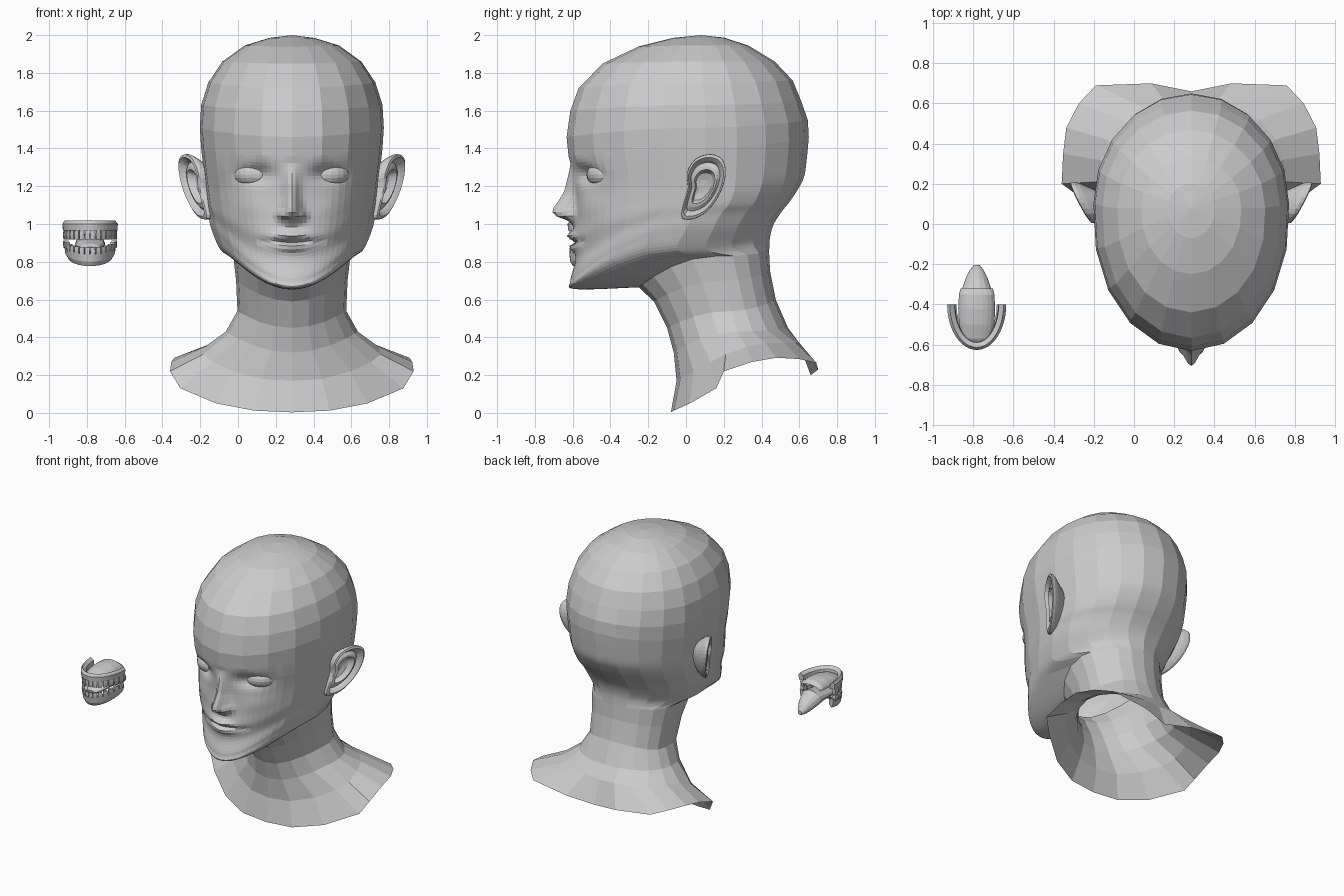
import bpy, bmesh
from math import sin, cos, pi, radians, exp
from mathutils import Vector

if "Cube" in bpy.data.objects:
    bpy.data.objects.remove(bpy.data.objects["Cube"])

CX = 0.285   # head centre line
MX = -0.783  # centre line of the separate mouth set


def make(name, rings, closed=True, caps=(False, False), tip=None):
    """Skin a list of equal-length point rings into one mesh object."""
    bm = bmesh.new()
    vs = [[bm.verts.new(p) for p in r] for r in rings]
    n = len(vs[0])
    for a, b in zip(vs, vs[1:]):
        for i in range(n if closed else n - 1):
            j = (i + 1) % n
            bm.faces.new((a[i], a[j], b[j], b[i]))
    if tip:
        v = bm.verts.new(tip)
        for i in range(n):
            bm.faces.new((vs[-1][i], vs[-1][(i + 1) % n], v))
    if caps[0]:
        bm.faces.new(vs[0][::-1])
    if caps[1]:
        bm.faces.new(vs[-1])
    bmesh.ops.recalc_face_normals(bm, faces=bm.faces)
    me = bpy.data.meshes.new(name)
    bm.to_mesh(me)
    bm.free()
    ob = bpy.data.objects.new(name, me)
    bpy.context.collection.objects.link(ob)
    return ob


def full(half):
    return half + [-t for t in half[-2:0:-1]]


def ring(c, angles):
    """Egg-shaped tilted ring: front (y,z), side (w,y,z), back (y,z), front taper."""
    yf, zf, w, ys, zs, yb, zb, taper = c
    pts = []
    for d in angles:
        k = cos(radians(d))
        y, z = (yf, zf) if k > 0 else (yb, zb)
        x = w * sin(radians(d)) * (1 - taper * max(k, 0))
        pts.append(Vector((CX + x, ys + (y - ys) * abs(k), zs + (z - zs) * k * k)))
    return pts


def chord_ring(c, angles):
    """Ring with in-between points moved onto the 18 degree polygon, so seams close."""
    out = []
    for d in angles:
        lo = d // 18 * 18
        a, b = ring(c, [lo, lo + 18])
        out.append(a.lerp(b, (d - lo) / 18))
    return out


def spline(p0, p1, p2, p3, u):
    return [0.5 * (2 * b + (c - a) * u + (2 * a - 5 * b + 4 * c - d) * u * u
                   + (3 * b - a - 3 * c + d) * u ** 3) for a, b, c, d in zip(p0, p1, p2, p3)]


def smooth_open(cs, n):
    out = []
    for i in range(len(cs) - 1):
        a, d = cs[max(i - 1, 0)], cs[min(i + 2, len(cs) - 1)]
        out += [spline(a, cs[i], cs[i + 1], d, k / n) for k in range(n)]
    return out + [cs[-1]]


def piece(x, pts):
    for (a, u), (b, v) in zip(pts, pts[1:]):
        if a <= x <= b:
            return u + (v - u) * (x - a) / (b - a)
    return 0.0


COARSE = full([i * 18 for i in range(11)])
DENSE = full([0, 2.2, 4.5, 7, 9.5, 12.5, 15, 18, 22, 26, 31, 36, 41, 46, 54, 72,
              90, 108, 126, 144, 162, 180])

# Neck and open shoulder yoke
edge = [(0, -.08, .003), (.2, -.065, .012), (.4, .02, .05), (.59, .16, .13), (.645, .2, .22),
        (.638, .35, .27), (.622, .48, .292), (.56, .6, .285), (.475, .69, .265), (.2, .7, .23), (0, .66, .2)]
collar = [(0, -.05, .17), (.16, -.03, .18), (.31, .04, .22), (.42, .13, .27), (.47, .21, .31),
          (.46, .32, .35), (.42, .42, .37), (.34, .52, .37), (.24, .58, .37), (.12, .6, .37), (0, .6, .36)]


def mirror_loop(h):
    return [Vector((CX + x, y, z)) for x, y, z in h] + [Vector((CX - x, y, z)) for x, y, z in h[-2:0:-1]]


neck = [(-.065, .32, .35, .27, .43, .54, .45, 0),
        (-.1, .45, .288, .24, .54, .475, .6, 0),
        (-.17, .59, .295, .2, .7, .445, .75, 0),
        (-.25, .665, .31, .16, .83, .44, .85, 0)]
make("neck_and_shoulders", [mirror_loop(edge), mirror_loop(collar)] + [ring(c, COARSE) for c in neck])

# Face and lower head: dense grid with sculpted features
face = [neck[-1],
        (-.585, .655, .375, -.04, .86, .445, .93, .13),
        (-.612, .70, .425, 0, .97, .465, 1.0, .14),
        (-.585, .81, .442, .04, 1.05, .51, 1.07, .08),
        (-.60, .92, .452, .08, 1.1, .55, 1.12, .02),
        (-.59, 1.02, .457, .1, 1.16, .59, 1.18, -.02),
        (-.585, 1.15, .462, .1, 1.23, .625, 1.25, -.05),
        (-.60, 1.27, .47, .1, 1.31, .64, 1.35, -.07),
        (-.622, 1.36, .48, .1, 1.4, .65, 1.46, -.07)]
# feature bumps: x, z, x-size, z-size, outward amount
bumps = [(.055, 1.045, .02, .022, .03),    # nostril wings
         (.19, 1.262, .085, .045, -.05),   # eye sockets
         (.23, 1.09, .09, .08, .015),      # cheeks
         (.0, .938, .08, .02, .032),       # upper lip
         (.0, .876, .07, .02, .026),       # lower lip
         (.0, .907, .11, .01, -.022),      # mouth line
         (.15, .91, .02, .02, -.01)]       # mouth corners


def sculpt(p):
    x, z = abs(p.x - CX), p.z
    if p.y > -.15 or z < .7:
        return p
    out = sum(a * exp(-((x - bx) / sx) ** 2 - ((z - bz) / sz) ** 2) for bx, bz, sx, sz, a in bumps)
    h = piece(z, [(.99, 0), (1.02, .04), (1.045, .11), (1.07, .125), (1.17, .06), (1.26, .025), (1.32, 0)])
    w = piece(z, [(.99, .05), (1.06, .048), (1.15, .035), (1.32, .04)])
    if h > 0:
        out += h * exp(-(x / w) ** 2)
    p.y -= out
    return p


rows = smooth_open(face, 6)
last = len(rows) - 1
grid = [chord_ring(rows[0], DENSE)]
for i, c in enumerate(rows[1:], 1):
    u = max(0, (i - last + 6) / 6)   # ease into the coarser skull at the brow
    grid.append([sculpt(p.lerp(q, u)) if i < last else q
                 for p, q in zip(ring(c, DENSE), chord_ring(c, DENSE))])
make("face", grid)

# Skull cap
skull = [face[-1],
         (-.632, 1.46, .487, .1, 1.51, .645, 1.55, -.08),
         (-.612, 1.6, .48, .1, 1.63, .61, 1.65, -.08),
         (-.568, 1.72, .442, .09, 1.75, .565, 1.76, -.08),
         (-.44, 1.85, .368, .08, 1.86, .47, 1.86, -.08),
         (-.25, 1.94, .25, .08, 1.945, .33, 1.945, -.04),
         (-.07, 1.985, .12, .08, 1.985, .2, 1.987, 0)]
make("skull", [ring(c, COARSE) for c in skull], tip=(CX, .08, 2.0))

# Ears and eyeballs, one per side
outline = [(-.02, 1.03), (.05, 1.03), (.12, 1.075), (.18, 1.16), (.21, 1.26), (.195, 1.34),
           (.13, 1.37), (.05, 1.345), (.005, 1.27), (.01, 1.19), (-.015, 1.1)]
n = len(outline)
loop = [spline(*[outline[(i + k) % n] for k in (-1, 0, 1, 2)], u / 3) for i in range(n) for u in range(3)]
steps = [(.55, -.11), (.93, -.035), (1, -.012), (.99, .006), (.9, .012), (.8, -.005), (.74, -.022),
         (.62, -.008), (.52, -.004), (.42, -.04), (.2, -.05)]
for side, label in ((1, "left"), (-1, "right")):
    rings = []
    for s, dx in steps:
        r = []
        for y, z in loop:
            y, z = .09 + (y - .09) * s, 1.2 + (z - 1.2) * s
            r.append((CX + side * (.455 + .5 * y + .13 * (z - 1.03) + dx), y, z))
        rings.append(r)
    make(label + "_ear", rings, caps=(False, True))
    bpy.ops.mesh.primitive_uv_sphere_add(segments=20, ring_count=12, location=(CX + side * .19, -.43, 1.262))
    eye = bpy.context.object
    eye.name = label + "_eyeball"
    eye.scale = (.118, .095, .075)
    eye.rotation_euler.z = side * .22


# Mouth set: U-shaped gums and teeth
def arch(s, off=0):
    """Point on the dental arch; s runs -90..90 degrees, 0 at the front."""
    t = radians(s)
    return MX + (.13 + off) * sin(t), -.4 - (.21 + off) * cos(t)


def gum(name, section, lift):
    rings = []
    for i in range(25):
        s = -90 + i * 7.5
        rings.append([(*arch(s, o), z + lift * (1 - cos(radians(s)))) for o, z in section])
    make(name, rings, caps=(True, True))


gum("upper_gum", [(-.024, .965), (-.02, 1.0), (.004, 1.018), (.017, 1.0), (.014, .965)], 0)
gum("lower_gum", [(-.03, .84), (-.03, .8), (-.012, .777), (.002, .8), (.008, .84)], .05)


def teeth(name, z_root, z_tip, lift):
    for i in range(14):
        s = -81 + i * 162 / 13
        back = abs(s) / 81
        rings = []
        for z, k in ((z_root, .8), (z_root * .5 + z_tip * .5, 1), (z_tip, .85)):
            d = (.007 + .007 * back) * k
            zz = z + lift * (1 - cos(radians(s)))
            rings.append([(*arch(s + a * k, o), zz) for a, o in ((-5.5, -d), (-5.5, d), (5.5, d), (5.5, -d))])
        make("%s_%02d" % (name, i + 1), rings, caps=(True, True))


teeth("upper_tooth", .97, .918, 0)
teeth("lower_tooth", .835, .875, .045)

# Tongue with its root, and the palate dome above it
tongue = [(-.585, .868, .025, .01), (-.56, .875, .055, .022), (-.48, .89, .078, .032), (-.38, .895, .08, .045),
          (-.33, .89, .075, .06), (-.27, .865, .055, .05), (-.23, .845, .035, .035), (-.205, .83, .015, .015)]
make("tongue", [[(MX + w * cos(a * pi / 7), y, z + h * sin(a * pi / 7)) for a in range(14)]
                for y, z, w, h in tongue], caps=(True, True))
palate = [(-.6, .03, .005), (-.57, .068, .025), (-.5, .088, .045), (-.42, .092, .055), (-.35, .088, .052), (-.32, .08, .03)]
make("palate", [[(MX + w * cos(a * pi / 10), y, .965 + h * sin(a * pi / 10)) for a in range(11)]
                for y, w, h in palate], closed=False)
